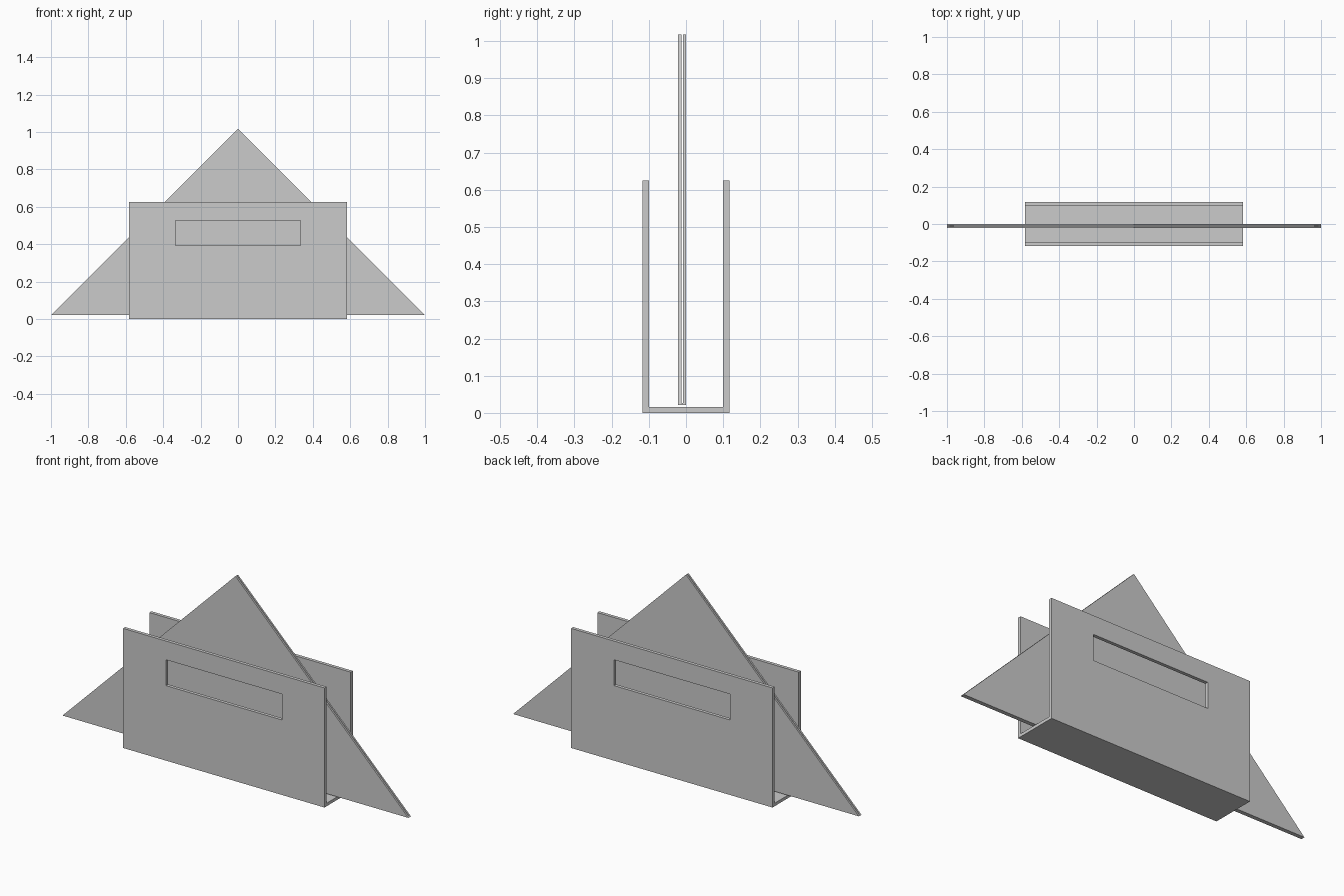
import bpy, bmesh
from mathutils import Vector

if "Cube" in bpy.data.objects:
    bpy.data.objects.remove(bpy.data.objects["Cube"])


def prism(name, pts, offset):
    """Extrude a closed 3D polygon along an offset vector."""
    bm = bmesh.new()
    face = bm.faces.new([bm.verts.new(p) for p in pts])
    ext = bmesh.ops.extrude_face_region(bm, geom=[face], use_keep_orig=True)
    verts = [g for g in ext["geom"] if isinstance(g, bmesh.types.BMVert)]
    bmesh.ops.translate(bm, verts=verts, vec=Vector(offset))
    bmesh.ops.recalc_face_normals(bm, faces=bm.faces)
    mesh = bpy.data.meshes.new(name)
    bm.to_mesh(mesh)
    bm.free()
    obj = bpy.data.objects.new(name, mesh)
    bpy.context.collection.objects.link(obj)
    return obj


def cut_box(obj, x, y0, y1, z0, z1):
    """Cut a box, symmetric in x, out of an object."""
    cutter = prism("cutter", [(-x, y0, z0), (x, y0, z0), (x, y0, z1), (-x, y0, z1)],
                   (0, y1 - y0, 0))
    cutter.hide_render = True
    mod = obj.modifiers.new("cut", 'BOOLEAN')
    mod.operation = 'DIFFERENCE'
    mod.solver = 'EXACT'
    mod.object = cutter
    bpy.context.view_layer.objects.active = obj
    bpy.ops.object.modifier_apply(modifier=mod.name)
    bpy.data.objects.remove(cutter)


# Holder: U-shaped profile, with a window through both plates
W, D, T, H, B = 0.582, 0.117, 0.0175, 0.625, 0.016
half = [(D, 0), (D, H), (D - T, H), (D - T, B)]
profile = half + [(-y, z) for y, z in reversed(half)]
holder = prism("napkin_holder", [(-W, y, z) for y, z in profile], (2 * W, 0, 0))
cut_box(holder, 0.335, -0.2, 0.2, 0.392, 0.527)

# Napkin: triangle folded along its bottom edge, leaving a slot between the layers
napkin = prism("folded_napkin", [(-1, -0.021, 0.021), (1, -0.021, 0.021), (0, -0.021, 1.017)],
               (0, 0.021, 0))
cut_box(napkin, 1.2, -0.0122, -0.0085, 0.026, 1.2)
